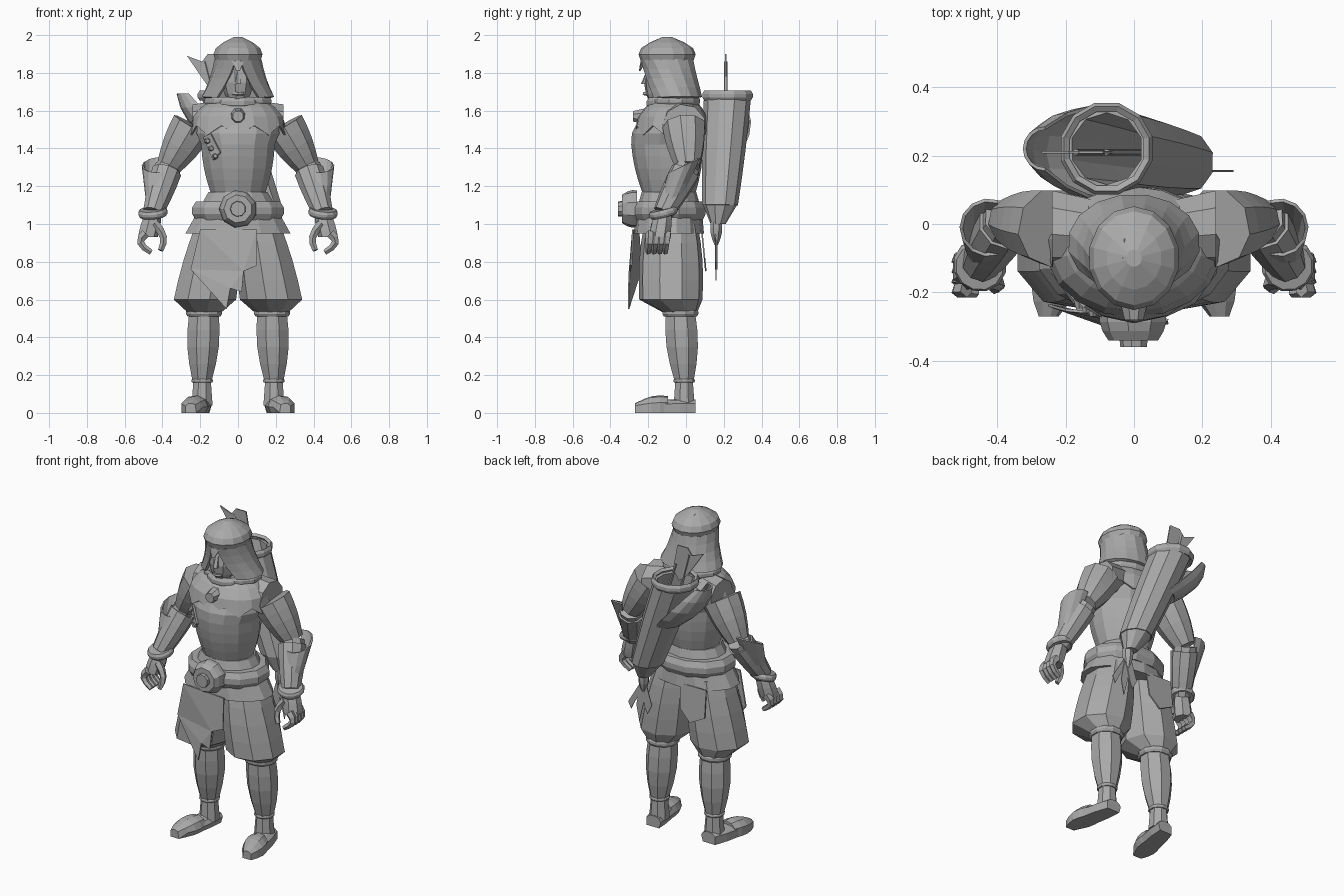
import bpy, bmesh, math
from mathutils import Vector

cube = bpy.data.objects.get("Cube")
if cube:
    bpy.data.objects.remove(cube, do_unlink=True)

GREY = (.4, .4, .4, 1)
grey = bpy.data.materials.new("plain_grey")
grey.use_nodes = True
grey.diffuse_color = GREY
grey.node_tree.nodes["Principled BSDF"].inputs["Base Color"].default_value = GREY
X, Y, Z = Vector((1, 0, 0)), Vector((0, 1, 0)), Vector((0, 0, 1))


def finish(name, bm, flip, thick):
    """Mirror if asked, fix normals and make the object."""
    for v in bm.verts:
        v.co.x *= flip
    bmesh.ops.recalc_face_normals(bm, faces=bm.faces)
    mesh = bpy.data.meshes.new(name)
    bm.to_mesh(mesh)
    bm.free()
    mesh.materials.append(grey)
    ob = bpy.data.objects.new(name, mesh)
    bpy.context.collection.objects.link(ob)
    if thick:
        shell = ob.modifiers.new("thickness", "SOLIDIFY")
        shell.thickness = thick
        shell.offset = 0


def mix(pair, t):
    return pair[0] + (pair[1] - pair[0]) * t


def limb(name, start, end, r_start, r_end, swell=0, bow=(0, 0, 0), depth=(1, 1), steps=4, sides=9,
         axis=Z, ref=X, facing=0, opening=None, caps=True, thick=0, jag=0, tilt=0, floor=False, flip=1):
    """Elliptical loft from start to end; swell fattens and bow bends its middle.
    An opening (half angles in degrees) leaves a gap towards the facing direction."""
    bm = bmesh.new()
    start, end, bow = Vector(start), Vector(end), Vector(bow)
    loops = []
    for i in range(steps + 1):
        t = i / steps
        arch = math.sin(math.pi * t)
        centre = start.lerp(end, t) + bow * arch
        radius = mix((r_start, r_end), t) + swell * arch
        along = axis or (end - start + bow * math.pi * math.cos(math.pi * t)).normalized()
        u = (ref - along * ref.dot(along)).normalized()
        v = along.cross(u) * mix(depth, t)
        loop = []
        for k in range(sides):
            if opening:
                gap = mix(opening, t)
                angle = math.radians(facing + mix((gap, 360 - gap), k / (sides - 1)))
            else:
                angle = math.tau * (k + .5) / sides
            p = centre + (u * math.cos(angle) + v * math.sin(angle)) * radius
            p.z += tilt * t * (p.y - centre.y)
            if i == steps and k % 2:
                p.z -= jag
            if floor and p.z < .03:
                p.z = 0
            loop.append(bm.verts.new(p))
        loops.append(loop)
    for low, high in zip(loops, loops[1:]):
        for k in range(sides - 1 if opening else sides):
            m = (k + 1) % sides
            bm.faces.new((low[k], low[m], high[m], high[k]))
    if caps and not opening:
        bm.faces.new(loops[0])
        bm.faces.new(loops[-1])
    finish(name, bm, flip, thick)


def band(name, centre, axis, radius, width, **style):
    """Rounded ring around an axis."""
    centre, axis = Vector(centre), Vector(axis).normalized()
    limb(name, centre - axis * width, centre + axis * width, radius, radius,
         swell=width / 2, steps=3, sides=12, axis=axis, **style)


def plate(name, outline, y, lean=0, wrap=0, thick=.008):
    """Thin sheet from an (x, z) outline, leaning and wrapping round the body."""
    bm = bmesh.new()
    face = bm.faces.new([bm.verts.new((x, y + lean * (z - 1) + wrap * x * x, z)) for x, z in outline])
    face.normal_update()
    bmesh.ops.triangulate(bm, faces=[face])
    finish(name, bm, 1, thick)


# Body landmarks
hip, waist = Vector((0, -.09, .95)), Vector((0, -.09, 1.17))
chest, neck = Vector((0, -.1, 1.42)), Vector((0, -.06, 1.66))
crown = Vector((0, -.1, 1.87))
shoulder, elbow = Vector((.24, -.01, 1.52)), Vector((.37, .01, 1.3))
wrist, knuckles = Vector((.45, -.12, 1.06)), Vector((.48, -.14, .93))
groin, hem = Vector((.11, -.08, 1)), Vector((.18, -.08, .6))
knee, ankle = Vector((.18, -.03, .53)), Vector((.19, -.01, .17))
heel, toe = Vector((.19, .05, .04)), Vector((.25, -.27, .03))

# Torso, coat hem, belt and buckle
limb("torso", waist, chest, .15, .2, swell=.01, depth=(.95, .95), sides=14)
limb("shoulders", chest, neck, .2, .1, swell=.07, depth=(.95, .65), sides=14)
limb("coat_hem", hip, waist, .285, .16, depth=(.65, .9), steps=3, sides=14)
band("belt", (0, -.09, 1.07), Z, .23, .05, depth=(.8, .8))
buckle = Vector((0, -.26, 1.08))
limb("buckle", buckle, buckle - Y * .08, .1, .075, swell=.01, axis=Y, steps=3)
limb("buckle_boss", buckle, buckle - Y * .1, .05, .04, axis=Y, steps=1)

# Ragged mantle with scarf, clasp and chest strap
limb("mantle", neck, (0, -.08, 1.52), .13, .25, swell=.03, depth=(.75, .75), steps=3, sides=18,
     caps=False, thick=.01, jag=.05)
band("scarf", (0, -.09, 1.64), Z, .11, .03)
limb("clasp", (0, -.2, 1.57), (0, -.28, 1.57), .05, .03, axis=Y, steps=2, sides=8)
plate("chest_strap", [(-.18, 1.46), (-.14, 1.48), (-.09, 1.38), (-.13, 1.34)], -.285, wrap=2.5, thick=.02)
for i in range(3):
    toggle = Vector((-.16 + i * .02, -.22 - i * .01, 1.44 - i * .04))
    limb("strap_toggle", toggle, toggle - Y * .03, .02, .01, axis=Y, steps=1, sides=6)

# Head inside an open, peaked hood
limb("head", (0, -.15, 1.63), crown, .04, .07, swell=.035, depth=(1, 1.2))
limb("nose", (0, -.22, 1.74), (0, -.2, 1.81), .02, .01, steps=1, sides=5)
limb("mouth", (-.03, -.2, 1.69), (.03, -.2, 1.69), .01, .01, bow=Y * -.02, axis=X, ref=Z, sides=5)
limb("hood_drape", (0, -.055, 1.67), crown, .185, .115, swell=-.01, depth=(.72, 1.15), sides=14,
     facing=-90, opening=(35, 5), thick=.02)
band("hood_hem", (0, -.055, 1.65), Z, .17, .02, depth=(.72, .72), caps=False, thick=.01)
limb("hood_crown", crown, crown + Z * .11, .115, .02, swell=.045, depth=(1.15, 1.15), sides=14, thick=.02)
limb("hood_peak", (0, -.2, 1.93), (0, -.245, 1.81), .05, .01, swell=.01, depth=(.4, .4), sides=6)
for x in (-.04, 0, .04):
    limb("hood_fold", (x, -.2, 1.93), (x / 2, 0, 1.94), .01, .01, bow=Z * .04, axis=None, sides=5)

for flip, side in ((1, "left"), (-1, "right")):
    # Arms with flared bracers
    arm = dict(axis=None, ref=Y, flip=flip)
    limb(side + "_shoulder", (.05, -.03, 1.57), shoulder, .09, .115, axis=X, ref=Y, steps=2, flip=flip)
    limb(side + "_upper_arm", shoulder, elbow, .115, .065, swell=.01, **arm)
    limb(side + "_forearm", elbow, wrist, .07, .045, swell=.01, **arm)
    limb(side + "_bracer", elbow.lerp(wrist, .1), wrist, .08, .055, swell=.005, steps=3, **arm)
    limb(side + "_bracer_flare", wrist + Vector((-.02, .03, .04)), (.425, -.01, 1.31), .05, .08, steps=2,
         facing=180, opening=(90, 70), thick=.01, tilt=.5, flip=flip)
    band(side + "_bracelet", wrist, (.1, -.25, 1), .07, .02, flip=flip)
    # Curled hands
    limb(side + "_palm", wrist, knuckles, .045, .055, swell=.005, sides=7, flip=flip)
    for j in range(4):
        base = knuckles + Vector((.01, .04 - j * .03, .02))
        limb(side + "_finger", base, base - Vector((.03, .01, .1)), .025, .015, bow=X * .04, sides=5, **arm)
    limb(side + "_thumb", (.44, -.16, 1), (.41, -.19, .86), .025, .015, bow=X * -.03, sides=5, **arm)
    # Baggy breeches, calves and bands
    limb(side + "_breeches", groin, hem, .12, .17, swell=.01, depth=(1.2, 1), flip=flip)
    limb(side + "_breeches_cuff", hem, knee, .17, .09, steps=2, flip=flip)
    band(side + "_knee_band", knee, Z, .09, .02, flip=flip)
    limb(side + "_calf", knee, ankle, .085, .055, swell=.02, sides=8, flip=flip)
    band(side + "_ankle_band", ankle, Z, .055, .01, flip=flip)
    # Flat-soled shoes with rounded toes
    limb(side + "_shoe_ankle", ankle, heel - Y * .06, .05, .06, steps=2, sides=8, flip=flip)
    limb(side + "_shoe", heel, toe, .05, .03, swell=.025, depth=(.6, .5), axis=-Y, floor=True, flip=flip)
    limb(side + "_toe_cap", heel.lerp(toe, .45), toe, .06, .03, swell=.025, depth=(.9, .7), axis=-Y,
         floor=True, flip=flip)

# Torn cloth hanging from the belt
plate("front_cloth", [(-.2, .97), (-.25, .76), (-.06, .55), (-.04, .66), (.02, .64), (.03, .75),
                      (.1, .78), (.1, .97)], -.29, lean=.04, wrap=1)
plate("back_flap", [(-.2, .97), (-.2, .8), (-.1, .75), (-.03, .82), (-.02, .97)], .08, lean=-.1)

# Slanted hollow quiver with a rim, side scoop, finial and ribbon
base, mouth = Vector((.14, .18, 1.1)), Vector((-.08, .22, 1.68))
limb("quiver", base, mouth, .085, .115, swell=.005, sides=10, caps=False, thick=.02)
limb("quiver_base", base + Vector((.03, -.01, -.1)), base, .04, .09, steps=1, sides=10)
band("quiver_rim", mouth, Z, .12, .02, caps=False, thick=.02)
limb("quiver_scoop", (0, .2, 1.4), (-.26, .22, 1.69), .1, .06, swell=.05, opening=(90, 90), thick=.01)
knot = Vector((.18, .16, .95))
limb("quiver_finial", knot + Z * .06, knot - Z * .06, .03, .01, swell=.01, sides=7)
for k in (-1, 0, 1):
    tip = knot.x + .03 + k * .06
    plate("quiver_ribbon", [(knot.x - .02, knot.z), (tip - .03, .82), (tip, .7 + .06 * abs(k)),
                            (tip + .02, .8), (knot.x + .02, knot.z)], knot.y - k * .005, thick=.005)

# Arrows with notched fletching
for x, top in ((-.17, 1.86), (-.08, 1.78)):
    limb("arrow", (x + .12, .21, 1.4), (x, .21, top), .01, .01, steps=1, sides=5)
plate("fletching", [(-.27, 1.89), (-.19, 1.86), (-.16, 1.9), (-.09, 1.9), (-.06, 1.74), (-.1, 1.68),
                    (-.16, 1.73)], .21)
